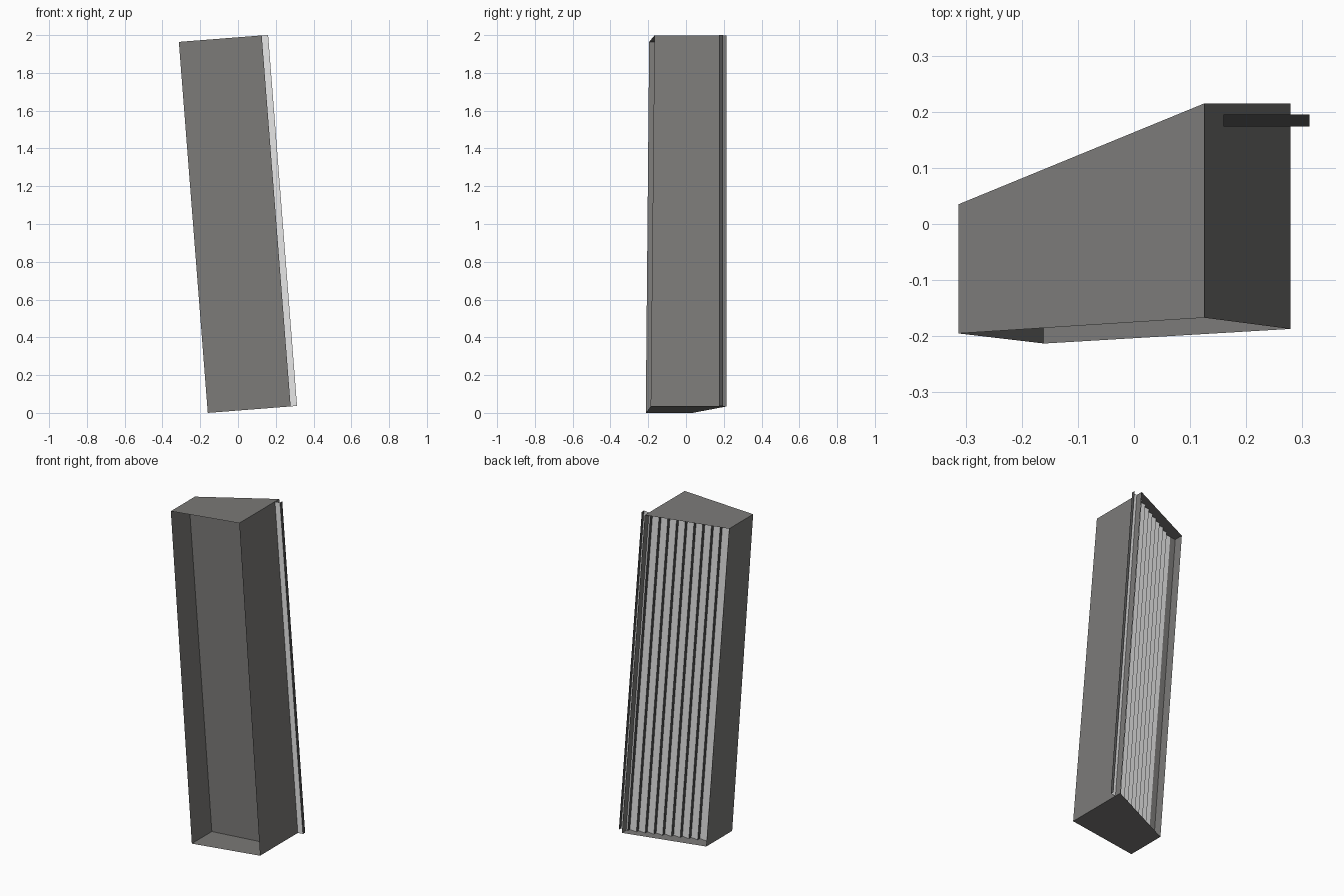
import bpy, bmesh, math
from mathutils import Matrix

cube = bpy.data.objects.get("Cube")
if cube:
    bpy.data.objects.remove(cube)


def material(name, rgb):
    m = bpy.data.materials.new(name)
    m.use_nodes = True
    m.diffuse_color = (*rgb, 1)
    m.node_tree.nodes["Principled BSDF"].inputs["Base Color"].default_value = (*rgb, 1)
    return m


case_grey = material("case grey", (0.2, 0.196, 0.19))
step_light = material("step light grey", (0.8, 0.8, 0.8))
riser_dark = material("riser dark grey", (0.08, 0.08, 0.08))

# Everything leans sideways about the lower left edge
WIDTH, HEIGHT = 0.44, 1.97
LEAN = Matrix.Translation((-0.16, 0, 0)) @ Matrix.Rotation(-math.radians(4.46), 4, "Y")


def finish(bm, name, mats):
    mesh = bpy.data.meshes.new(name)
    bm.to_mesh(mesh)
    bm.free()
    for m in mats:
        mesh.materials.append(m)
    ob = bpy.data.objects.new(name, mesh)
    ob.matrix_world = LEAN
    bpy.context.collection.objects.link(ob)
    return ob


# Thin-walled case: open at the front and along the slanted back
bm = bmesh.new()


def outline(z, front_left, front_right):
    pts = [(0, front_left), (WIDTH, front_right), (WIDTH, 0.215), (0, 0.035)]
    return [bm.verts.new((x, y, z)) for x, y in pts]


low = outline(0, -0.213, -0.187)
high = outline(HEIGHT, -0.195, -0.167)
bm.faces.new(low[::-1])
bm.faces.new(high)
for a, b in ((1, 2), (3, 0)):
    bm.faces.new((low[a], low[b], high[b], high[a]))
finish(bm, "case", [case_grey])

# Upright divider panel behind the front opening
bm = bmesh.new()
bm.faces.new([bm.verts.new((x, -0.0215, z)) for x, z in
              ((0, 0), (WIDTH, 0), (WIDTH, HEIGHT), (0, HEIGHT))])
finish(bm, "divider_panel", [case_grey])

# Thin stepped sheet set in from the back opening: dark risers, light treads;
# the first step sticks out through the side wall
STEPS, TREAD, RISE = 10, 0.0437, 0.0215
x, y = 0.474, 0.1955
profile = [(x, y)]
for i in range(STEPS):
    y -= RISE
    profile.append((x, y))
    x -= TREAD
    profile.append((x, y))

bm = bmesh.new()
bottom = [bm.verts.new((px, py, 0)) for px, py in profile]
top = [bm.verts.new((px, py, HEIGHT)) for px, py in profile]
for i in range(len(profile) - 1):
    f = bm.faces.new((bottom[i], bottom[i + 1], top[i + 1], top[i]))
    f.material_index = 1 - i % 2
finish(bm, "stepped_sheet", [step_light, riser_dark])
